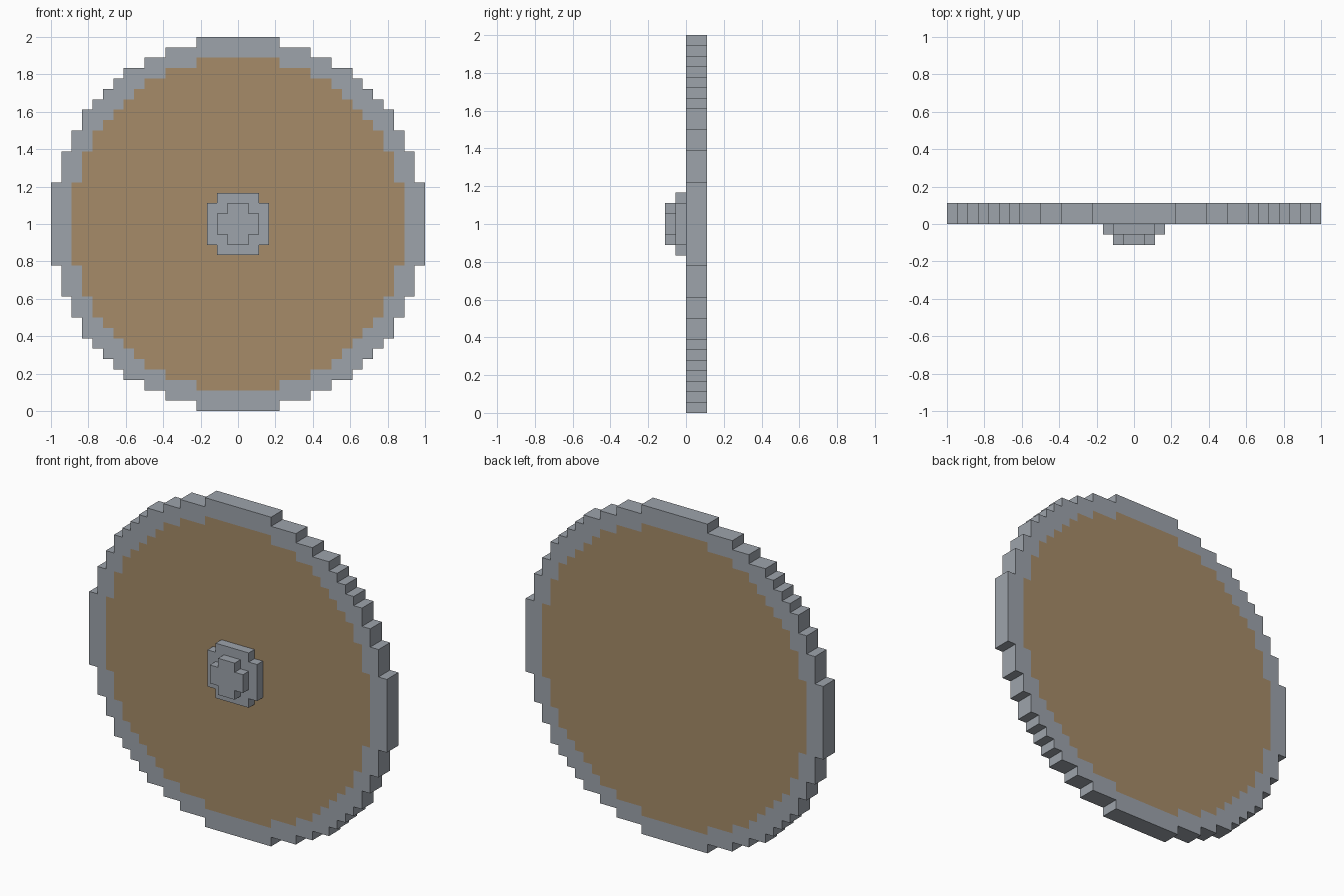
import bpy
import bmesh
from mathutils import Matrix

cube = bpy.data.objects.get("Cube")
if cube:
    bpy.data.objects.remove(cube, do_unlink=True)

CELLS = 36          # blocks across the full disc
U = 2 / CELLS       # size of one block


def make_material(name, rgb):
    mat = bpy.data.materials.new(name)
    mat.use_nodes = True
    mat.diffuse_color = (*rgb, 1)
    bsdf = next(n for n in mat.node_tree.nodes if n.type == 'BSDF_PRINCIPLED')
    bsdf.inputs["Base Color"].default_value = (*rgb, 1)
    return mat


steel = make_material("grey_steel", (0.34, 0.37, 0.41))
wood = make_material("brown_wood", (0.38, 0.26, 0.14))


def inside(point, steps):
    """True inside the stepped circle made of mirrored boxes (half width, half height)."""
    return any(abs(point.x) < a * U and abs(point.y) < b * U for a, b in steps)


def stepped_slab(name, steps, front_y, depth, panel=()):
    """Blocky round slab; cells within the panel outline become wood."""
    bm = bmesh.new()
    bmesh.ops.create_grid(bm, x_segments=CELLS, y_segments=CELLS, size=1)
    outside = [f for f in bm.faces if not inside(f.calc_center_median(), steps)]
    bmesh.ops.delete(bm, geom=outside, context='FACES')
    for face in bm.faces:
        face.material_index = int(inside(face.calc_center_median(), panel))
    # Merge cells of the same colour, then stand the slab up facing the front
    bmesh.ops.dissolve_limit(bm, angle_limit=0.01, verts=bm.verts[:],
                             edges=bm.edges[:], delimit={'MATERIAL'})
    bm.transform(Matrix.Translation((0, front_y, 1)) @ Matrix.Rotation(1.5707963, 4, 'X'))
    mesh = bpy.data.meshes.new(name)
    bm.to_mesh(mesh)
    bm.free()
    mesh.materials.append(steel)
    mesh.materials.append(wood)
    obj = bpy.data.objects.new(name, mesh)
    bpy.context.collection.objects.link(obj)
    thick = obj.modifiers.new("thickness", 'SOLIDIFY')
    thick.thickness = depth
    thick.offset = -1
    return obj


# Round board: steel rim with a flush wooden panel on both sides
rim = [(4, 18), (7, 17), (9, 16), (11, 15), (12, 14), (13, 13),
       (14, 12), (15, 11), (16, 9), (17, 7), (18, 4)]
panel = [(4, 16), (7, 15), (9, 14), (10, 13), (11, 12),
         (12, 11), (13, 10), (14, 9), (15, 7), (16, 4)]
stepped_slab("round_board", rim, 0, 2 * U, panel)

# Central boss in two stepped layers
stepped_slab("boss_base", [(2, 3), (3, 2)], -U, U)
stepped_slab("boss_tip", [(1, 2), (2, 1)], -2 * U, U)
